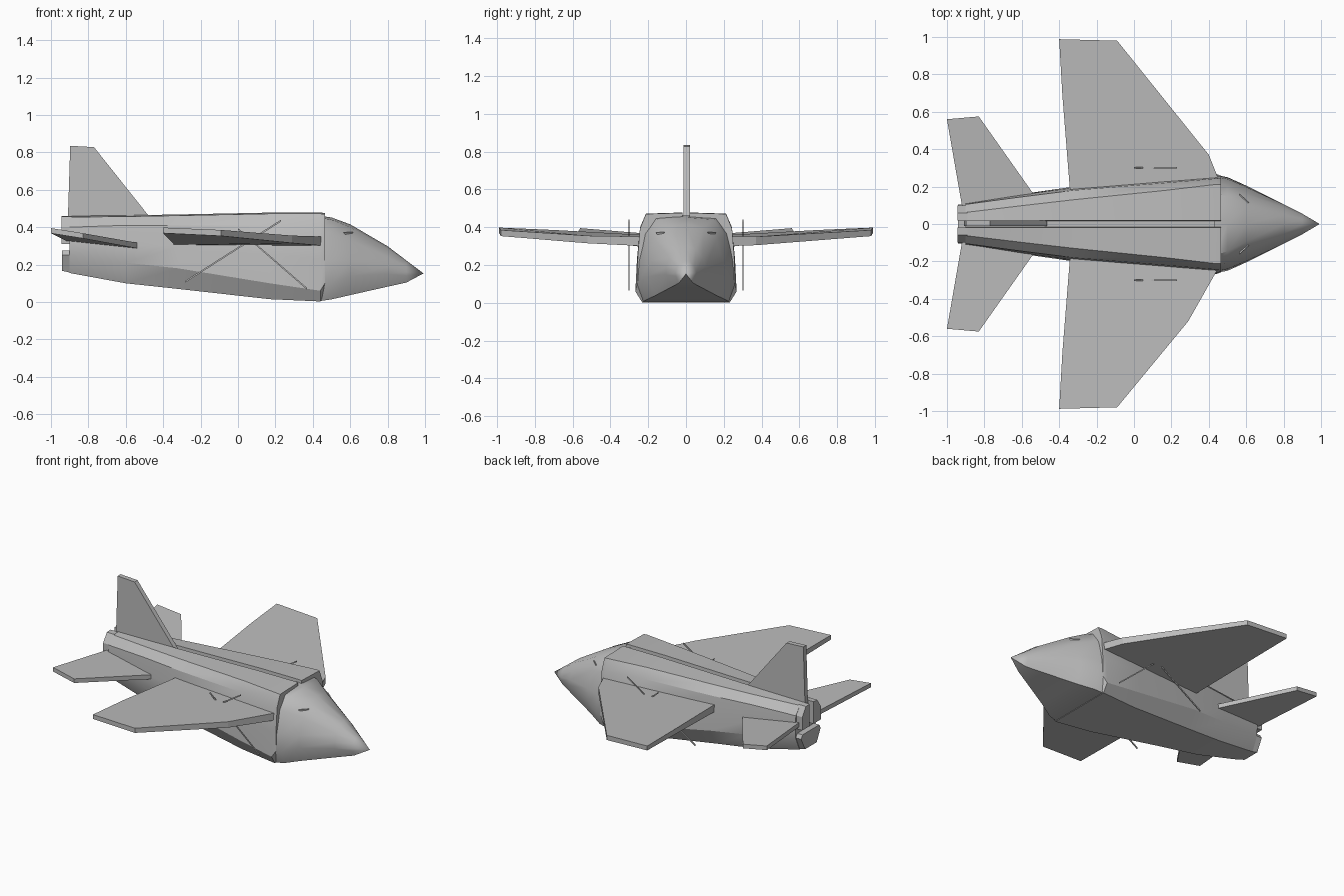
import bpy, bmesh, math
from mathutils import Vector

if "Cube" in bpy.data.objects:
    bpy.data.objects.remove(bpy.data.objects["Cube"])

gray = bpy.data.materials.new("hull gray")
gray.diffuse_color = (0.5, 0.5, 0.5, 1)
gray.use_nodes = True
gray.node_tree.nodes["Principled BSDF"].inputs["Base Color"].default_value = gray.diffuse_color


def make(name, bm, smooth=None):
    bmesh.ops.recalc_face_normals(bm, faces=bm.faces[:])
    me = bpy.data.meshes.new(name)
    bm.to_mesh(me)
    bm.free()
    me.materials.append(gray)
    ob = bpy.data.objects.new(name, me)
    bpy.context.collection.objects.link(ob)
    if smooth:
        bpy.ops.object.select_all(action='DESELECT')
        ob.select_set(True)
        bpy.context.view_layer.objects.active = ob
        bpy.ops.object.shade_smooth_by_angle(angle=math.radians(smooth))
    return ob


def loft(name, rings, tip=None, smooth=None):
    """Skin closed rings of 3D points, capping the ends or closing to a tip."""
    bm = bmesh.new()
    rows = [[bm.verts.new(p) for p in r] for r in rings]
    n = len(rows[0])
    for a, b in zip(rows, rows[1:]):
        for i in range(n):
            j = (i + 1) % n
            bm.faces.new((a[i], a[j], b[j], b[i]))
    bm.faces.new(rows[0])
    if tip:
        t = bm.verts.new(tip)
        for i in range(n):
            bm.faces.new((rows[-1][i], rows[-1][(i + 1) % n], t))
    else:
        bm.faces.new(rows[-1])
    return make(name, bm, smooth)


def mirrored(x, half):
    """Full cross-section from its +y half, listed from top to bottom."""
    other = [(x, -y, z) for y, z in reversed(half) if y > 0]
    return [(x, y, z) for y, z in half] + other


def slab(name, pts, side=1):
    """Thin panel from corners (x, y, top z, thickness)."""
    top = [(x, y * side, z) for x, y, z, t in pts]
    low = [(x, y * side, z - t) for x, y, z, t in pts]
    return loft(name, [low, top])


# Fuselage: x, bottom z, bottom w, middle w, middle z, shoulder w, shoulder z, top w, top z
body = [
    (-0.90, .155, .065, .108, .25, .105, .40, .062, .460),
    (-0.60, .100, .110, .160, .21, .145, .41, .098, .463),
    (-0.32, .070, .140, .200, .18, .180, .41, .130, .468),
    (0.17, .015, .200, .247, .10, .220, .41, .180, .478),
    (0.44, .003, .232, .268, .06, .243, .40, .212, .478),
    (0.465, .050, .225, .258, .10, .244, .39, .212, .476),
]
rings = []
for x, zb, wb, wm, zm, ws, zs, wt, zt in body:
    half = [(.016, zt - .035), (.018, zt), (wt, zt - .006), (ws, zs),
            ((ws + wm) / 2 + .004, (zs + zm) / 2), (wm, zm), (wb, zb)]
    rings.append(mirrored(x, half))
loft("fuselage", rings, smooth=28)

# Nose and cockpit area
nose = [
    (0.43, [(0, .462), (.17, .452), (.225, .37), (.255, .22), (.264, .09), (.228, .004)]),
    (0.50, [(0, .452), (.145, .440), (.205, .36), (.24, .22), (.250, .10), (.215, .014)]),
    (0.60, [(0, .415), (.095, .400), (.160, .33), (.198, .22), (.205, .14), (.165, .037)]),
    (0.80, [(0, .298), (.050, .285), (.088, .24), (.105, .19), (.105, .15), (.080, .082)]),
    (0.90, [(0, .222), (.026, .214), (.046, .19), (.055, .16), (.053, .14), (.038, .104)]),
]
loft("nose", [mirrored(x, h) for x, h in nose], tip=(0.992, 0, .153), smooth=40)

# Exhaust lips with a notch between them
loft("lower_exhaust_lip", [mirrored(x, [(.09, .275), (.105, .25), (.062, z)])
                           for x, z in ((-.94, .167), (-.89, .155))])
for s, side in ((1, "left"), (-1, "right")):
    loft(side + "_upper_exhaust_lip",
         [[(x, y * s, z) for y, z in ((.02, .31), (.02, .46), (.06, .458), (.1, .40), (.1, .31))]
          for x in (-.945, -.89)])

# Tail fin
fin = [(-.91, .43), (-.897, .835), (-.77, .828), (-.465, .445)]
loft("tail_fin", [[(x, y, z) for x, z in fin] for y in (-.012, .02)])

for s, side in ((1, "left"), (-1, "right")):
    # Main wing
    lead = (.40, .37, .350, .045) if s > 0 else (.29, .52, .355, .04)
    slab(side + "_wing", [(.46, .22, .350, .05), lead, (-.09, .98, .385, .032),
                          (-.40, .988, .398, .03), (-.383, .69, .385, .035),
                          (-.34, .15, .355, .05)], s)
    # Tailplane
    slab(side + "_tailplane", [(-.53, .15, .315, .03), (-.83, .575, .368, .028),
                               (-1.0, .56, .395, .028), (-.915, .07, .355, .03)], s)
    # Crossed wing struts
    for i, (x0, z0, x1, z1) in enumerate(((-.28, .11, .23, .435), (0, .39, .37, .07))):
        w = .005
        quad = [(x0, z0 - w), (x1, z1 - w), (x1, z1 + w), (x0, z0 + w)]
        loft(f"{side}_strut_{i + 1}", [[(x, y * s, z) for x, z in quad] for y in (.298, .304)])
    # Small cockpit scoop
    loft(side + "_cockpit_scoop", [[(.565, .16 * s, .372), (.56, .09 * s, .36), (.60, .12 * s, .32)]],
         tip=(.615, .115 * s, .375))
